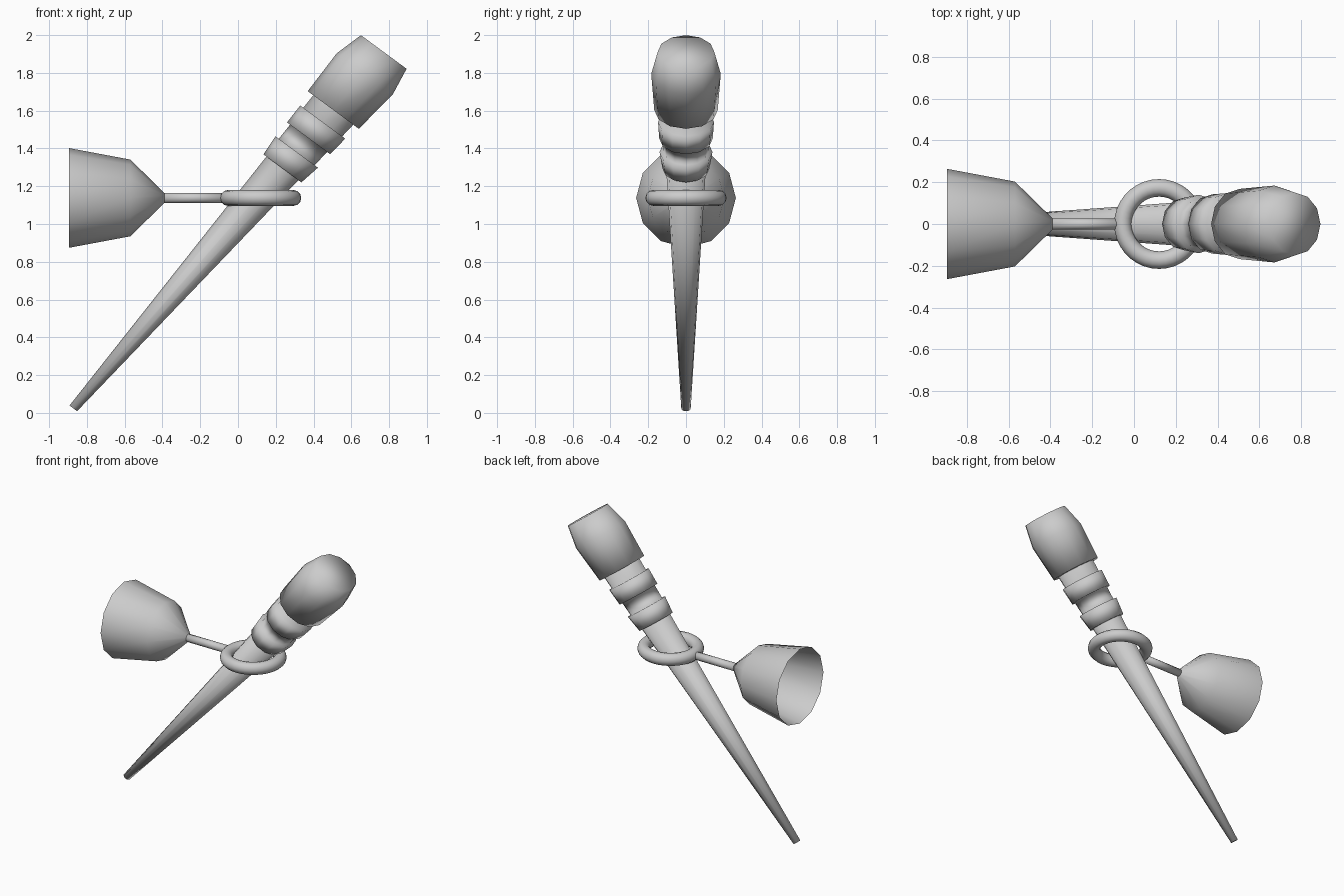
import bpy, bmesh, math
from mathutils import Vector

if "Cube" in bpy.data.objects:
    bpy.data.objects.remove(bpy.data.objects["Cube"])

SIDES = 12


def lathe(name, origin, axis, u, v, profile, cap_start=True, cap_end=True):
    """Sweep (distance, radius) rings along an axis; rings lie in the u-v plane."""
    origin, axis, u, v = (Vector(a) for a in (origin, axis, u, v))
    bm = bmesh.new()
    rings = []
    for d, r in profile:
        ring = []
        for i in range(SIDES):
            a = 2 * math.pi * i / SIDES
            ring.append(bm.verts.new(origin + axis * d + (u * math.cos(a) + v * math.sin(a)) * r))
        rings.append(ring)
    for lo, hi in zip(rings, rings[1:]):
        for i in range(SIDES):
            j = (i + 1) % SIDES
            bm.faces.new((lo[i], lo[j], hi[j], hi[i]))
    if cap_start:
        bm.faces.new(rings[0][::-1])
    if cap_end:
        bm.faces.new(rings[-1])
    bmesh.ops.recalc_face_normals(bm, faces=bm.faces)
    for f in bm.faces:
        f.smooth = True
    mesh = bpy.data.meshes.new(name)
    bm.to_mesh(mesh)
    bm.free()
    ob = bpy.data.objects.new(name, mesh)
    bpy.context.collection.objects.link(ob)
    return ob


# Leaning staff: its rings are slightly skewed against its axis
TIP = (-0.872, 0, 0.024)
STAFF = (TIP, Vector((0.657, 0, 0.754)), (0.805, 0, -0.593), (0, 1, 0))
lathe("shaft", *STAFF, [(0, 0.025), (1.70, 0.106)])
lathe("grip_bands", *STAFF, [
    (1.685, 0.106), (1.685, 0.125), (1.80, 0.140), (1.80, 0.118),
    (1.896, 0.122), (1.896, 0.142), (2.01, 0.148), (2.01, 0.128), (2.11, 0.132)])
lathe("knob", *STAFF, [(2.095, 0.130), (2.095, 0.168), (2.349, 0.184), (2.502, 0.150)])

# Horizontal rod and open bell pointing to -x
CUP = ((0, 0, 1.138), (-1, 0, 0), (0, 1, 0), (0, 0, 1))
lathe("rod", *CUP, [(0.06, 0.027), (0.40, 0.027)])
lathe("bell", *CUP, [(0.39, 0.027), (0.57, 0.203), (0.895, 0.264)], cap_end=False)

# Ring around the shaft
bpy.ops.mesh.primitive_torus_add(location=(0.12, 0, 1.138), major_radius=0.173,
                                 minor_radius=0.042, major_segments=36, minor_segments=12)
ring = bpy.context.object
ring.name = "ring"
bpy.ops.object.shade_smooth()
